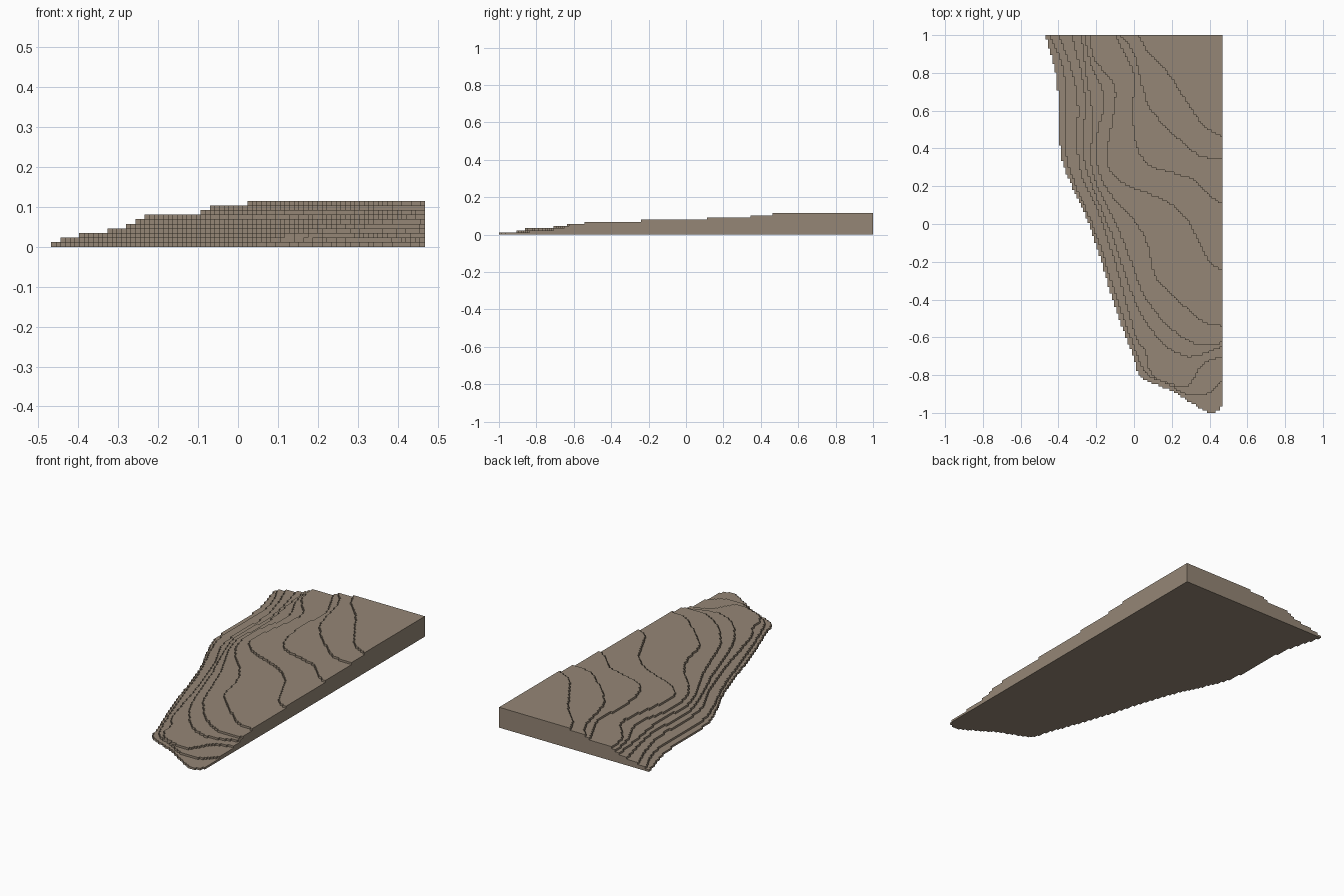
import bpy
import bmesh
from mathutils import Vector

cube = bpy.data.objects.get("Cube")
if cube:
    bpy.data.objects.remove(cube, do_unlink=True)

# Grid of square cells that gives every terrace its stepped rim
ROWS = 171
CELL = 2 / ROWS
HALF_COLUMNS = 40
STEP_HEIGHT = 0.0115

earth = bpy.data.materials.new("earth_brown")
earth.use_nodes = True
earth_colour = (0.30, 0.24, 0.18, 1)
earth.diffuse_color = earth_colour
earth.node_tree.nodes["Principled BSDF"].inputs["Base Color"].default_value = earth_colour


def smooth_path(points, samples=8):
    """Smooth curve passing through all the control points."""
    padded = [points[0]] + points + [points[-1]]
    path = []
    for before, start, end, after in zip(padded, padded[1:], padded[2:], padded[3:]):
        for sample in range(samples):
            t = sample / samples
            tangent_in = (end - before) / 2
            tangent_out = (after - start) / 2
            path.append(start.lerp(end, t * t * (3 - 2 * t))
                        + tangent_in * t * (1 - t) ** 2
                        - tangent_out * t * t * (1 - t))
    path.append(points[-1])
    return path


def row_span(polygon, y):
    """First and last grid column covered by the polygon in one row."""
    crossings = []
    for a, b in zip(polygon, polygon[1:] + polygon[:1]):
        if (a.y > y) != (b.y > y):
            crossings.append(a.x + (b.x - a.x) * (y - a.y) / (b.y - a.y))
    if not crossings:
        return None
    low = max(round(min(crossings) / CELL), -HALF_COLUMNS)
    high = min(round(max(crossings) / CELL), HALF_COLUMNS)
    return (low, high) if low < high else None


def stepped_outline(polygon):
    """Counter-clockwise outline of the polygon snapped to the grid."""
    right_side, left_side = [], []
    for row in range(ROWS):
        span = row_span(polygon, -1 + (row + 0.5) * CELL)
        if span:
            left_side += [(span[0], row), (span[0], row + 1)]
            right_side += [(span[1], row), (span[1], row + 1)]
    outline = []
    for corner in right_side + left_side[::-1]:
        if not outline or corner != outline[-1]:
            outline.append(corner)
    return [(column * CELL, -1 + row * CELL) for column, row in outline]


def add_terrace(level, *contour):
    """One slab; the contour runs from the back edge to the straight side, in hundredths."""
    points = [Vector(point) / 100 for point in contour]
    beyond = 0.6
    polygon = smooth_path(points)
    polygon += [Vector((beyond, points[-1].y)), Vector((beyond, 1))]
    outline = stepped_outline(polygon)

    bm = bmesh.new()
    base = (level - 1) * STEP_HEIGHT
    lower = [bm.verts.new((x, y, base)) for x, y in outline]
    upper = [bm.verts.new((x, y, base + STEP_HEIGHT)) for x, y in outline]
    bm.faces.new(upper)
    if level == 1:
        bm.faces.new(lower[::-1])
    for i in range(len(outline)):
        j = (i + 1) % len(outline)
        bm.faces.new((lower[i], lower[j], upper[j], upper[i]))

    name = "terrace_" + str(level)
    mesh = bpy.data.meshes.new(name)
    bm.to_mesh(mesh)
    bm.free()
    mesh.materials.append(earth)
    bpy.context.collection.objects.link(bpy.data.objects.new(name, mesh))


# Ground outline and low foot of the slope
add_terrace(1, (-47, 100), (-42, 82), (-40, 66), (-39, 39), (-35, 25), (-23, -2), (-10, -44),
            (0, -71), (4, -81), (21, -89), (40, -100), (47, -96))
add_terrace(2, (-45, 100), (-38, 84), (-36, 66), (-36, 39), (-32, 23), (-20, -6), (-8, -43),
            (3, -73), (7, -80), (16, -84), (27, -90), (35, -91), (41, -89), (47, -83))
add_terrace(3, (-40, 100), (-34, 84), (-30, 66), (-30, 39), (-27, 23), (-20, 9), (-9, -24),
            (0, -57), (6, -68), (8, -77), (14, -83), (27, -86), (32, -81), (37, -74), (47, -70))

# Steep middle slope
add_terrace(4, (-33, 100), (-29, 84), (-26, 66), (-27, 39), (-23, 22), (-11, -8), (0, -40),
            (7, -53), (15, -63), (24, -69), (32, -70), (47, -65))
add_terrace(5, (-28, 100), (-26, 84), (-22, 55), (-23, 39), (-21, 24), (-7, -6), (4, -35),
            (11, -46), (19, -55), (29, -62), (37, -64), (47, -63))
add_terrace(6, (-26, 100), (-23, 84), (-18, 74), (-16, 63), (-19, 50), (-20, 37), (-17, 23),
            (-8, 10), (0, 2), (7, -11), (11, -27), (18, -36), (27, -44), (37, -52), (47, -54))

# Broad upper plateaus
add_terrace(7, (-24, 100), (-21, 87), (-12, 76), (-10, 66), (-14, 39), (-13, 29), (-5, 21),
            (8, 16), (20, 10), (29, 1), (35, -11), (40, -20), (47, -25))
add_terrace(8, (-10, 100), (-5, 90), (0, 78), (-1, 61), (1, 42), (8, 31), (21, 27), (32, 23),
            (39, 16), (47, 10))
add_terrace(9, (-7, 100), (0, 90), (4, 74), (8, 62), (18, 50), (27, 42), (35, 36), (47, 34))
add_terrace(10, (2, 100), (8, 90), (17, 81), (27, 66), (37, 52), (47, 46))
